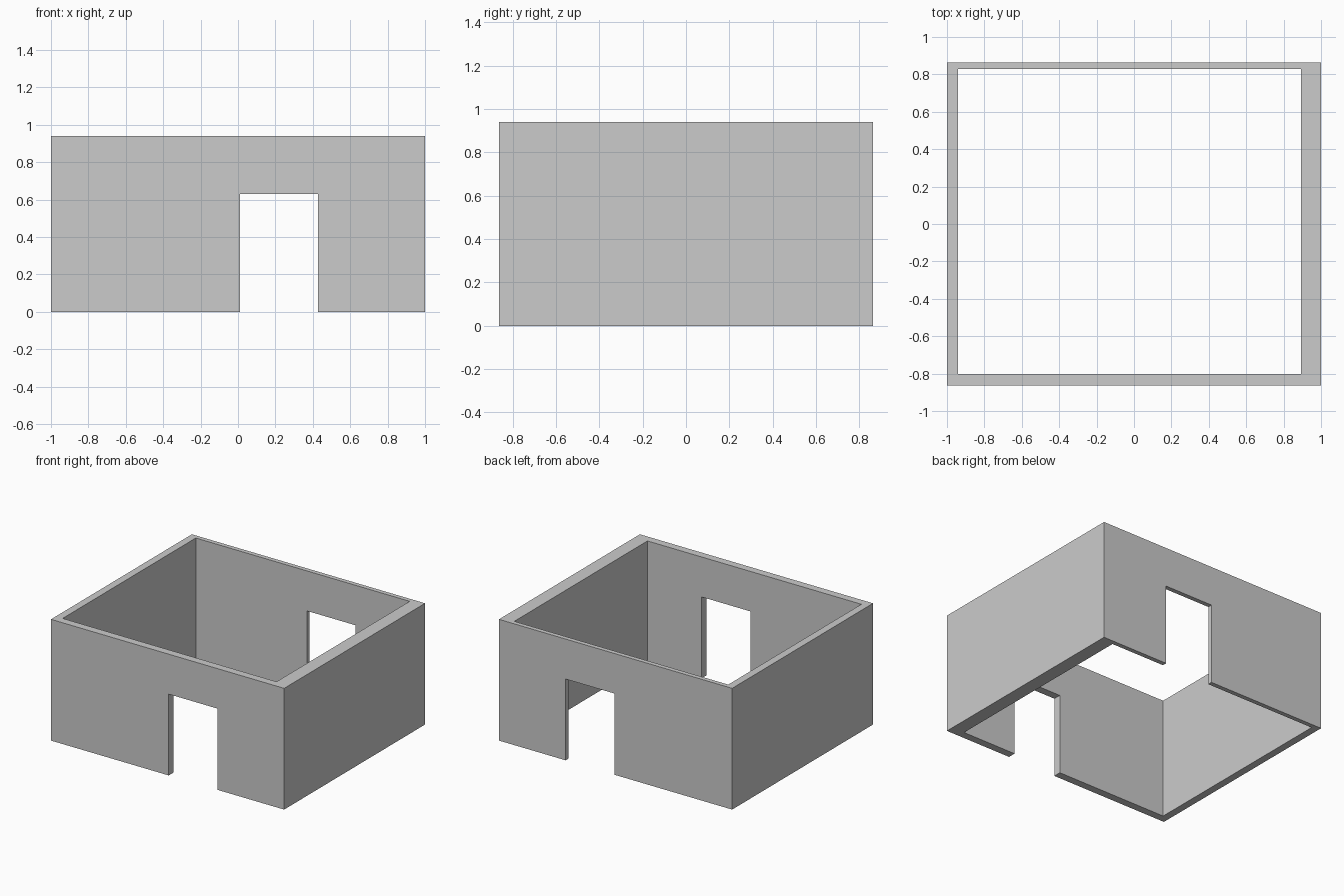
import bpy

if "Cube" in bpy.data.objects:
    bpy.data.objects.remove(bpy.data.objects["Cube"])


def box(name, x0, x1, y0, y1, z0, z1):
    """Axis-aligned box given by its limits."""
    bpy.ops.mesh.primitive_cube_add(
        size=1, location=((x0 + x1) / 2, (y0 + y1) / 2, (z0 + z1) / 2))
    ob = bpy.context.object
    ob.name = name
    ob.scale = (x1 - x0, y1 - y0, z1 - z0)
    bpy.ops.object.transform_apply(location=True, rotation=True, scale=True)
    return ob


# Outer block of the room
walls = box("walls", -1, 1, -0.863, 0.863, 0, 0.94)

# Open interior (walls of unequal thickness) and a doorway through front and back
cutters = [
    box("interior_cutter", -0.942, 0.893, -0.803, 0.828, -0.5, 1.5),
    box("doorway_cutter", 0.01, 0.428, -1.5, 1.5, -0.5, 0.63),
]
for cutter in cutters:
    cut = walls.modifiers.new(cutter.name, 'BOOLEAN')
    cut.operation = 'DIFFERENCE'
    cut.solver = 'EXACT'
    cut.object = cutter
    bpy.context.view_layer.objects.active = walls
    bpy.ops.object.modifier_apply(modifier=cut.name)
    bpy.data.objects.remove(cutter)
